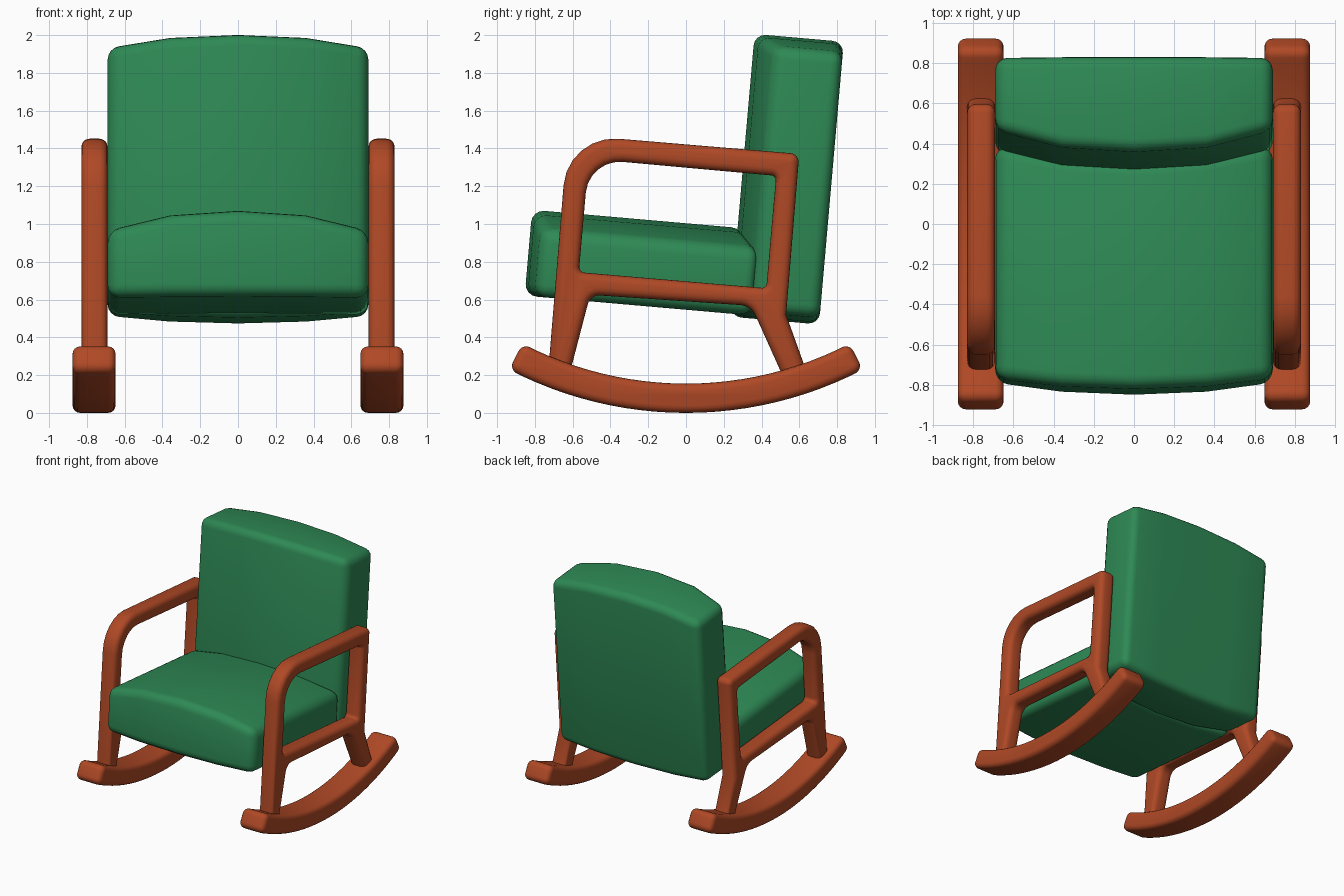
import bpy, bmesh, math
from mathutils import Vector
from mathutils.geometry import interpolate_bezier

if "Cube" in bpy.data.objects:
    bpy.data.objects.remove(bpy.data.objects["Cube"])


def material(name, rgb):
    m = bpy.data.materials.new(name)
    m.diffuse_color = (*rgb, 1)
    m.use_nodes = True
    m.node_tree.nodes["Principled BSDF"].inputs["Base Color"].default_value = m.diffuse_color
    return m


GREEN = material("green fabric", (0.027, 0.25, 0.09))
WOOD = material("red brown wood", (0.43, 0.066, 0.019))


def activate(ob):
    bpy.ops.object.select_all(action='DESELECT')
    ob.select_set(True)
    bpy.context.view_layer.objects.active = ob


def rounded(corners):
    """Outline from (y, z, radius) corners."""
    out = []
    n = len(corners)
    for i, (y, z, r) in enumerate(corners):
        p = Vector((y, z, 0))
        if r == 0:
            out.append(p)
            continue
        d1 = (Vector((*corners[i - 1][:2], 0)) - p).normalized()
        d2 = (Vector((*corners[(i + 1) % n][:2], 0)) - p).normalized()
        t = r / math.tan(d1.angle(d2) / 2)
        a, b = p + d1 * t, p + d2 * t
        out += interpolate_bezier(a, a.lerp(p, .55), b.lerp(p, .55), b, 7)
    return out


def plate(name, outlines, x, half, bevel):
    """Side-view outline(s), extruded along x with rounded edges."""
    cu = bpy.data.curves.new(name, 'CURVE')
    cu.dimensions = '2D'
    cu.fill_mode = 'BOTH'
    cu.extrude = half - bevel
    cu.bevel_depth = bevel
    cu.bevel_resolution = 3
    cu.offset = -bevel
    for pts in outlines:
        s = cu.splines.new('POLY')
        s.points.add(len(pts) - 1)
        for q, p in zip(s.points, pts):
            q.co = (p.x, p.y, 0, 1)
        s.use_cyclic_u = True
    ob = bpy.data.objects.new(name, cu)
    bpy.context.collection.objects.link(ob)
    ob.location.x = x
    ob.rotation_euler = (math.pi / 2, 0, math.pi / 2)
    activate(ob)
    bpy.ops.object.convert(target='MESH')
    ob = bpy.context.view_layer.objects.active
    bm = bmesh.new()
    bm.from_mesh(ob.data)
    bmesh.ops.remove_doubles(bm, verts=bm.verts, dist=0.0005)
    bmesh.ops.recalc_face_normals(bm, faces=bm.faces)
    bm.to_mesh(ob.data)
    bm.free()
    ob.data.materials.clear()
    ob.data.materials.append(WOOD)
    bpy.ops.object.shade_smooth_by_angle(angle=math.radians(35))


def cushion(name, half_sections, bevel):
    """Cushion from (x, front, back, bottom, top) sections, mirrored in x, leaned back."""
    secs = [(-x, *s) for x, *s in reversed(half_sections[1:])] + half_sections
    bm = bmesh.new()
    rings = [[bm.verts.new((x, u, v)) for u, v in ((f, b), (k, b), (k, t), (f, t))]
             for x, f, k, b, t in secs]
    for r, s in zip(rings, rings[1:]):
        for i in range(4):
            j = (i + 1) % 4
            bm.faces.new((r[i], r[j], s[j], s[i]))
    bm.faces.new(rings[0])
    bm.faces.new(rings[-1])
    bmesh.ops.recalc_face_normals(bm, faces=bm.faces)
    me = bpy.data.meshes.new(name)
    bm.to_mesh(me)
    bm.free()
    me.materials.append(GREEN)
    ob = bpy.data.objects.new(name, me)
    bpy.context.collection.objects.link(ob)
    ob.rotation_euler.x = math.radians(-5)
    mod = ob.modifiers.new("soft edges", 'BEVEL')
    mod.width = bevel
    mod.segments = 4
    mod.limit_method = 'ANGLE'
    mod.angle_limit = math.radians(40)
    activate(ob)
    bpy.ops.object.modifier_apply(modifier=mod.name)
    bpy.ops.object.shade_smooth_by_angle(angle=math.radians(35))


# Cushions
cushion("seat", [(0, -.905, .22, .544, 1.0),
                 (.36, -.89, .245, .544, .977),
                 (.69, -.845, .315, .544, .90)], .065)
cushion("backrest", [(0, .187, .661, .528, 2.03),
                     (.36, .21, .661, .538, 2.016),
                     (.69, .30, .661, .568, 1.97)], .06)

# Side frame: legs, armrest and rail in one outline with an opening
frame = rounded([(-.731, .2, 0), (-.626, 1.474, .27), (.60, 1.371, .046), (.53, .52, 0),
                 (.645, .2, 0), (.51, .2, 0), (.345, .567, .09), (-.507, .625, .06),
                 (-.618, .2, 0)])
opening = rounded([(-.567, .745, .03), (.425, .66, .025), (.477, 1.255, .025), (-.515, 1.345, .18)])

# Rocker: thick arc
R_OUT, R_IN, SPAN, N = 2.03, 1.875, math.radians(27.5), 24
arc = []
for radius, sign in ((R_OUT, 1), (R_IN, -1)):
    for i in range(N + 1):
        a = sign * SPAN * (2 * i / N - 1)
        arc.append((radius * math.sin(a), R_OUT - radius * math.cos(a), .045 if i in (0, N) else 0))
rocker = rounded(arc)

for side, s in (("right", 1), ("left", -1)):
    plate(side + "_side_frame", [frame, opening], s * .76, .069, .042)
    plate(side + "_rocker", [rocker], s * .762, .114, .04)
